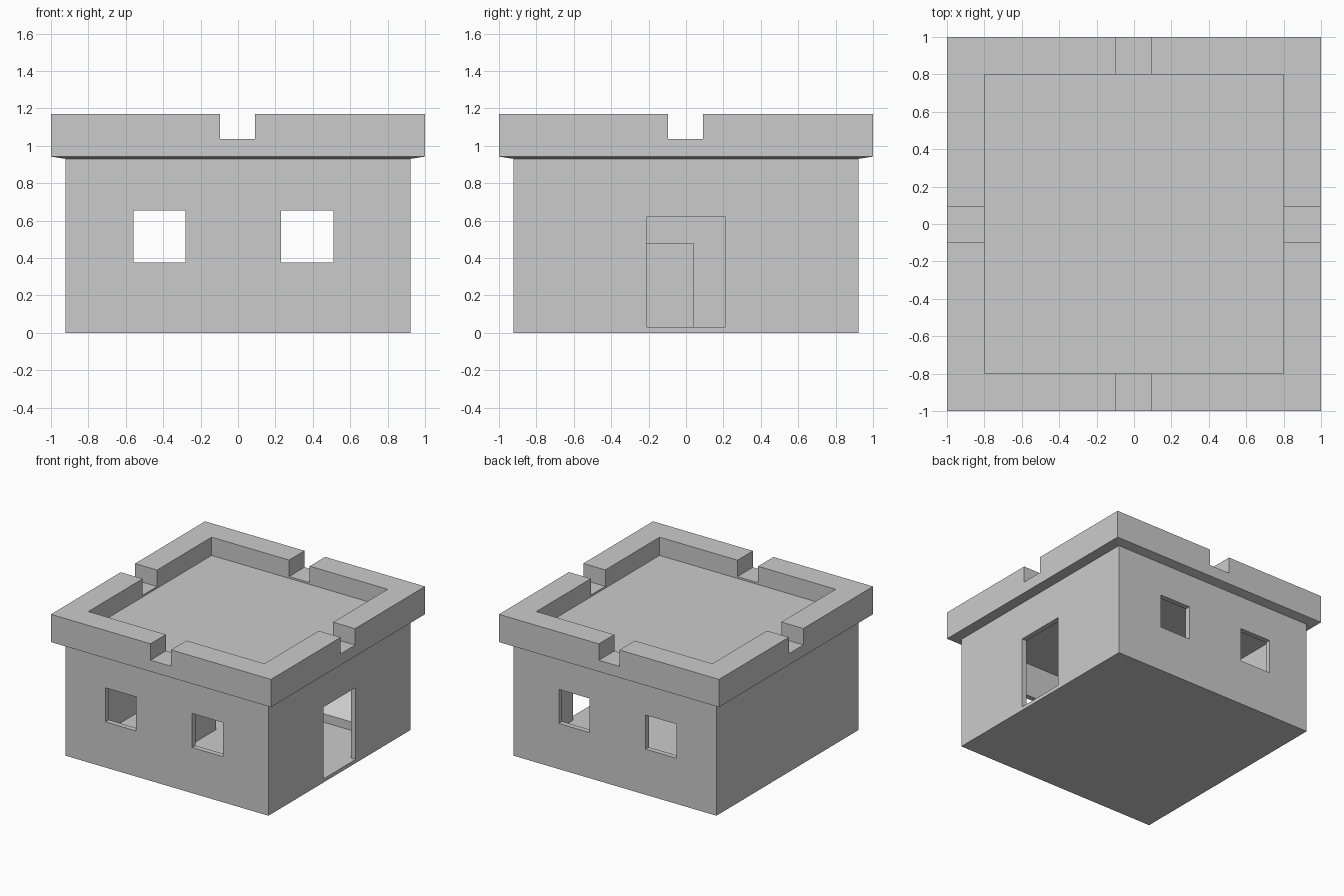
import bpy, bmesh

if "Cube" in bpy.data.objects:
    bpy.data.objects.remove(bpy.data.objects["Cube"])


def make(name, bm):
    bmesh.ops.recalc_face_normals(bm, faces=bm.faces)
    me = bpy.data.meshes.new(name)
    bm.to_mesh(me)
    bm.free()
    ob = bpy.data.objects.new(name, me)
    bpy.context.collection.objects.link(ob)
    return ob


def box(name, x, y, z):
    bm = bmesh.new()
    bmesh.ops.create_cube(bm, size=1)
    for v in bm.verts:
        v.co = [lo + (c + 0.5) * (hi - lo) for c, (lo, hi) in zip(v.co, (x, y, z))]
    return make(name, bm)


def square_rings(name, profile):
    """Closed solid through square rings given as (half width, height)."""
    bm = bmesh.new()
    rings = [[bm.verts.new((sx * r, sy * r, z))
              for sx, sy in ((-1, -1), (1, -1), (1, 1), (-1, 1))] for r, z in profile]
    for a, b in zip(rings, rings[1:]):
        for i in range(4):
            j = (i + 1) % 4
            bm.faces.new((a[i], a[j], b[j], b[i]))
    bm.faces.new(rings[0])
    bm.faces.new(rings[-1])
    return make(name, bm)


def cut(ob, *ranges):
    cutter = box("cutter", *ranges)
    cutter.hide_render = True
    mod = ob.modifiers.new("cut", 'BOOLEAN')
    mod.operation = 'DIFFERENCE'
    mod.solver = 'EXACT'
    mod.object = cutter
    bpy.context.view_layer.objects.active = ob
    bpy.ops.object.modifier_apply(modifier=mod.name)
    bpy.data.objects.remove(cutter)


W = 0.923   # half width of the outer walls
IN = 0.88   # half width of the room

# Hollow walls with floor, windows front and back, doorway on the right
walls = box("walls", (-W, W), (-W, W), (0, 0.93))
cut(walls, (-IN, IN), (-IN, IN), (0.03, 1.0))
for x in ((-0.56, -0.28), (0.23, 0.51)):
    cut(walls, x, (-1.2, 1.2), (0.375, 0.655))
cut(walls, (0.7, 1.2), (-0.21, 0.21), (0.03, 0.62))

# Flat roof with flared underside and raised parapet
roof = square_rings("roof_parapet", [(W, 0.93), (1, 0.942), (1, 1.17),
                                     (0.8, 1.17), (0.8, 1.02)])
# One gap in the middle of each parapet side
gap, across, up = (-0.095, 0.092), (-1.2, 1.2), (1.035, 1.4)
cut(roof, gap, across, up)
cut(roof, across, gap, up)

# Low partition inside the room
box("partition", (-0.275, -0.23), (-IN, 0.04), (0.03, 0.48))

# Low bench with a sloping top along the back wall
bench = box("back_bench", (-0.2, IN), (0.61, IN), (0.03, 0.10))
for v in bench.data.vertices:
    if v.co.y > 0.8 and v.co.z > 0.05:
        v.co.z = 0.25
